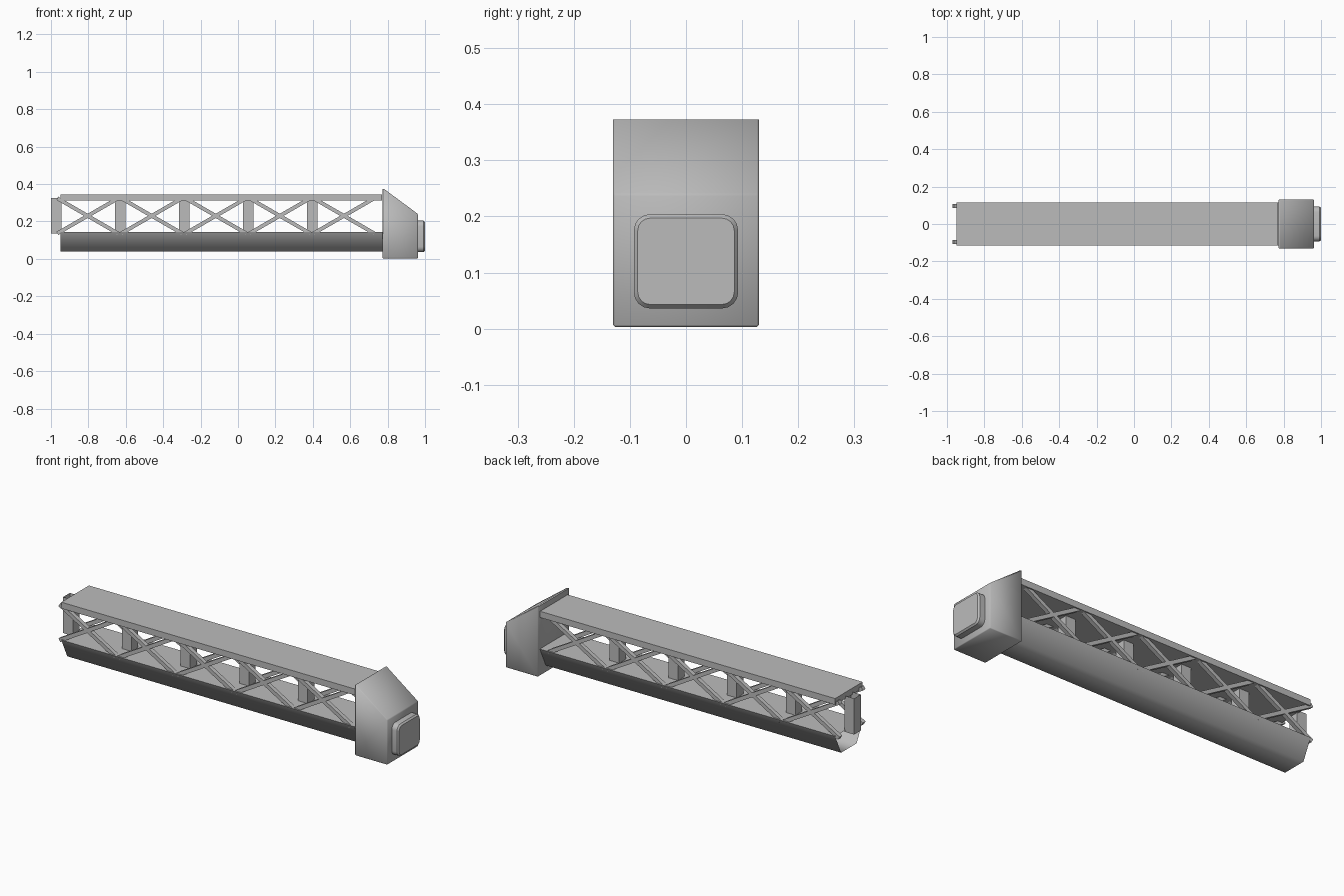
import bpy, bmesh, math
from mathutils import Matrix, Vector

cube = bpy.data.objects.get("Cube")
if cube:
    bpy.data.objects.remove(cube, do_unlink=True)

grey = bpy.data.materials.new("plain_grey")
grey.use_nodes = True
grey.diffuse_color = (0.5, 0.5, 0.5, 1)
grey.node_tree.nodes["Principled BSDF"].inputs["Base Color"].default_value = (0.5, 0.5, 0.5, 1)


def finish(name, bm, smooth=None):
    bmesh.ops.recalc_face_normals(bm, faces=bm.faces[:])
    mesh = bpy.data.meshes.new(name)
    bm.to_mesh(mesh)
    bm.free()
    mesh.materials.append(grey)
    obj = bpy.data.objects.new(name, mesh)
    bpy.context.collection.objects.link(obj)
    if smooth:
        bpy.ops.object.select_all(action='DESELECT')
        obj.select_set(True)
        bpy.context.view_layer.objects.active = obj
        bpy.ops.object.shade_smooth_by_angle(angle=math.radians(smooth))
    return obj


def add_box(bm, centre, size, tilt=0):
    matrix = (Matrix.Translation(centre) @ Matrix.Rotation(tilt, 4, 'Y')
              @ Matrix.Diagonal((*size, 1)))
    return bmesh.ops.create_cube(bm, size=1, matrix=matrix)["verts"]


def extrude_profile(points, offset):
    bm = bmesh.new()
    face = bm.faces.new([bm.verts.new(p) for p in points])
    result = bmesh.ops.extrude_face_region(bm, geom=[face], use_keep_orig=True)
    moved = [v for v in result["geom"] if isinstance(v, bmesh.types.BMVert)]
    bmesh.ops.translate(bm, verts=moved, vec=offset)
    return bm


def drop_faces(bm, axis, keep_positive=False):
    bm.normal_update()
    ends = [f for f in bm.faces if abs(f.normal[axis]) > 0.99
            and not (keep_positive and f.calc_center_median()[axis] > 0)]
    bmesh.ops.delete(bm, geom=ends, context='FACES_ONLY')


# Upper deck
bm = bmesh.new()
add_box(bm, (-0.09, 0, 0.328), (1.72, 0.23, 0.033))
finish("upper_deck", bm)

# Lower beam: tapered hollow section, open at the free end
section = [(-0.95, -0.115, 0.145), (-0.95, -0.065, 0.04),
           (-0.95, 0.065, 0.04), (-0.95, 0.115, 0.145)]
bm = extrude_profile(section, (1.73, 0, 0))
drop_faces(bm, 0, keep_positive=True)
finish("lower_beam", bm, 70)

# Central posts (open tubes) and crossed braces on both sides
BAY = 0.3425
for i in range(5):
    x = -0.972 + i * BAY
    bm = bmesh.new()
    add_box(bm, (x, 0, 0.23), (0.056, 0.056, 0.19))
    drop_faces(bm, 2)
    finish(f"post_{i + 1}", bm)

    bm = bmesh.new()
    for y in (-0.097, 0.097):
        for sign in (-1, 1):
            add_box(bm, (x + BAY / 2 - 0.003, y, 0.23),
                    (0.375, 0.022, 0.02), sign * math.radians(30))
    finish(f"cross_braces_{i + 1}", bm)

# Head housing with sloping roof and chamfered edges
side = [(0.772, -0.13, 0.003), (0.962, -0.13, 0.003),
        (0.962, -0.13, 0.24), (0.782, -0.13, 0.373), (0.772, -0.13, 0.373)]
bm = extrude_profile(side, (0, 0.26, 0))
bm.normal_update()
edges = [e for e in bm.edges
         if not (e.verts[0].co.x < 0.79 and e.verts[0].co.z > 0.3
                 and e.verts[1].co.x < 0.79 and e.verts[1].co.z > 0.3)]
bmesh.ops.bevel(bm, geom=edges, offset=0.012, segments=1,
                affect='EDGES', clamp_overlap=True)
finish("head_housing", bm, 60)

# End pad: rounded square with a chamfered rim
corners = []
for quarter in range(4):
    start = quarter * math.pi / 2
    for step in range(5):
        a = start + step * math.pi / 8
        cy = 0.064 * (1 if quarter in (0, 3) else -1)
        cz = 0.055 * (1 if quarter < 2 else -1)
        corners.append((0.955, cy + 0.029 * math.cos(a), 0.12 + cz + 0.029 * math.sin(a)))
bm = extrude_profile(corners, (0.037, 0, 0))
bm.normal_update()
front = [f for f in bm.faces if f.calc_center_median().x > 0.99]
bmesh.ops.inset_region(bm, faces=front, thickness=0.007)
bmesh.ops.translate(bm, verts=front[0].verts[:], vec=(0.008, 0, 0))
finish("end_pad", bm, 30)
